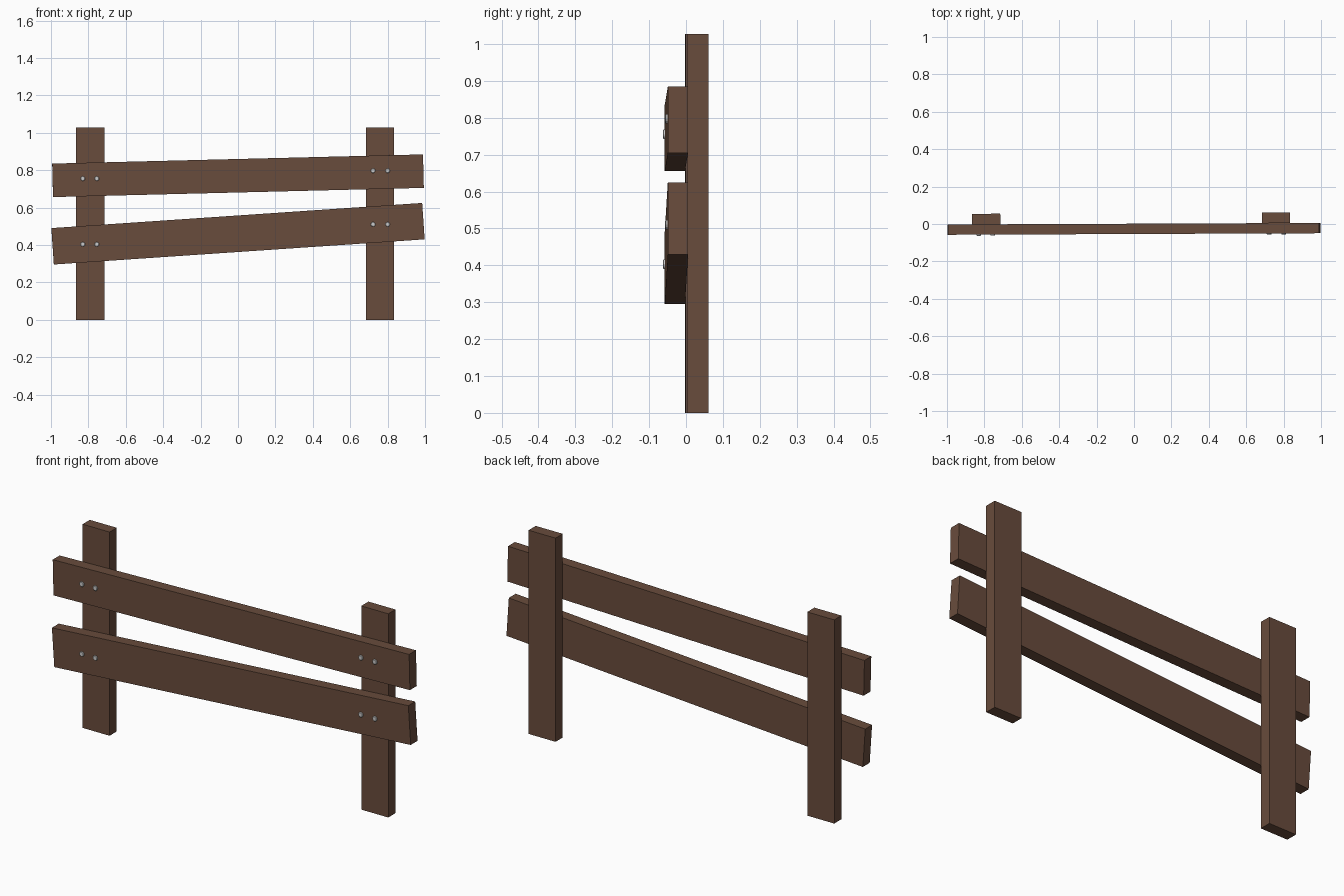
import bpy
from math import radians, tan
from mathutils import Euler

if "Cube" in bpy.data.objects:
    bpy.data.objects.remove(bpy.data.objects["Cube"])

YAW = radians(0.24)  # whole fence is turned very slightly


def material(name, rgb):
    m = bpy.data.materials.new(name)
    m.diffuse_color = (*rgb, 1)
    m.use_nodes = True
    m.node_tree.nodes["Principled BSDF"].inputs["Base Color"].default_value = m.diffuse_color
    return m


wood = material("brown_wood", (0.14, 0.072, 0.045))


def board(name, loc, size, tilt=0.0):
    bpy.ops.mesh.primitive_cube_add(size=1, location=loc)
    o = bpy.context.object
    o.name = name
    o.scale = size
    o.rotation_euler = Euler((0, -tilt, YAW))
    o.data.materials.append(wood)
    return o


def skew(x):
    return x * tan(YAW)


# Upright posts
for side, x in (("left", -0.79), ("right", 0.76)):
    board(side + "_post", (x, 0.0295 + skew(x), 0.5135), (0.15, 0.057, 1.027))

# Crooked rails
board("upper_rail", (0, -0.026, 0.77), (1.983, 0.055, 0.179), radians(1.42))
board("lower_rail", (0, -0.026, 0.46), (1.987, 0.055, 0.195), radians(3.88))

# Bolt heads, a pair at every joint
for rail, zs in (("upper", (0.755, 0.797)), ("lower", (0.403, 0.51))):
    for side, xs, z in (("left", (-0.83, -0.755), zs[0]),
                        ("right", (0.722, 0.80), zs[1])):
        for i, x in enumerate(xs):
            bpy.ops.mesh.primitive_cylinder_add(
                vertices=12, radius=0.0125, depth=0.016,
                location=(x, -0.0515 + skew(x), z),
                rotation=(radians(90), 0, YAW))
            o = bpy.context.object
            o.name = f"{rail}_{side}_bolt_{i + 1}"
            # Slightly rounded rim
            b = o.modifiers.new("rim", "BEVEL")
            b.width = 0.002
            b.segments = 1
